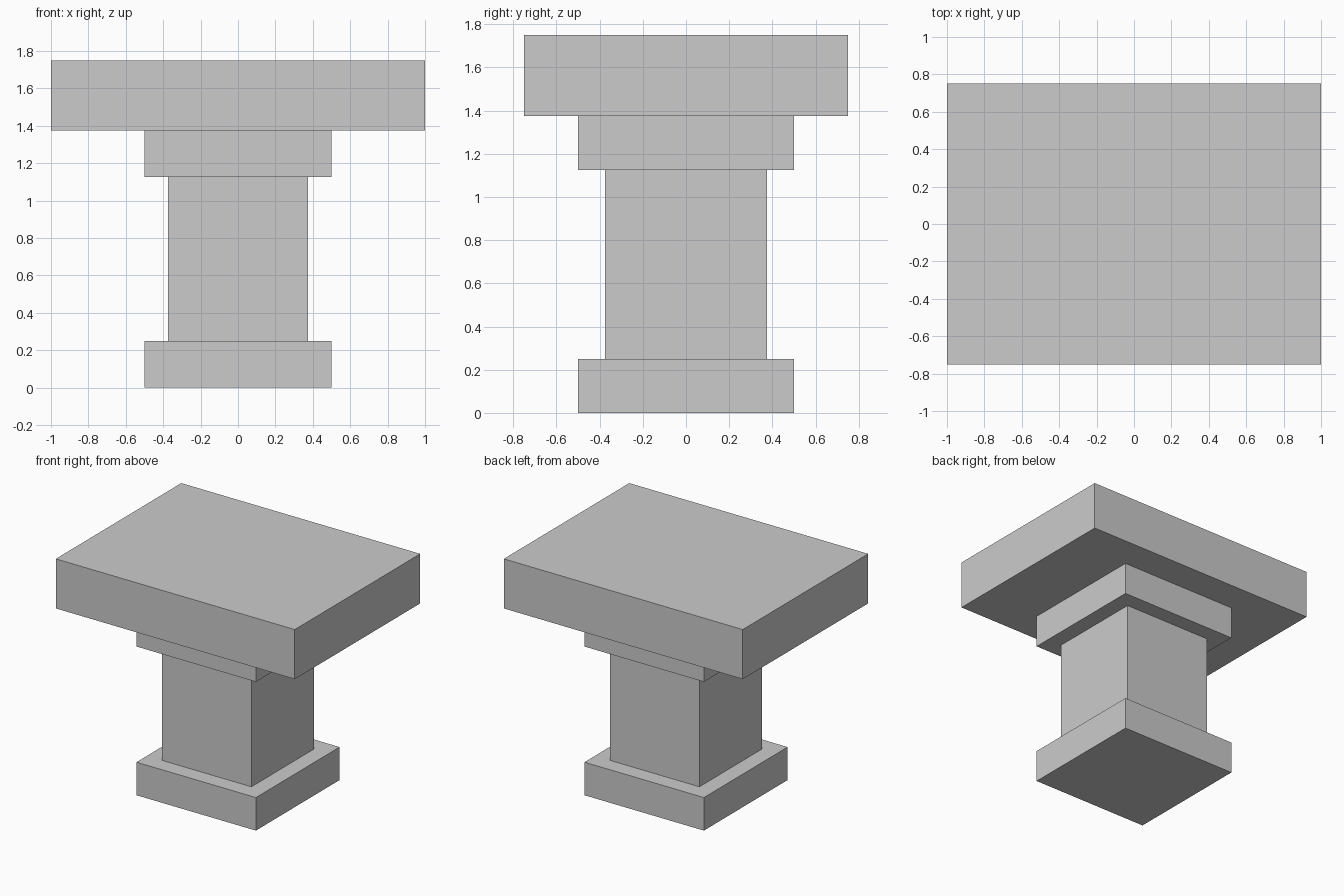
import bpy

if "Cube" in bpy.data.objects:
    bpy.data.objects.remove(bpy.data.objects["Cube"])


def box(name, width, depth, z0, z1):
    """Axis-aligned block centred on x = y = 0, spanning z0 to z1."""
    bpy.ops.mesh.primitive_cube_add(size=1, location=(0, 0, (z0 + z1) / 2))
    obj = bpy.context.object
    obj.name = name
    obj.scale = (width, depth, z1 - z0)
    bpy.ops.object.transform_apply(location=False, rotation=False, scale=True)
    return obj


# Stacked blocks from the ground up
box("base", 1.0, 1.0, 0.0, 0.25)
box("column", 0.75, 0.75, 0.25, 1.125)
box("capital", 1.0, 1.0, 1.125, 1.375)
box("table_top", 2.0, 1.5, 1.375, 1.75)
